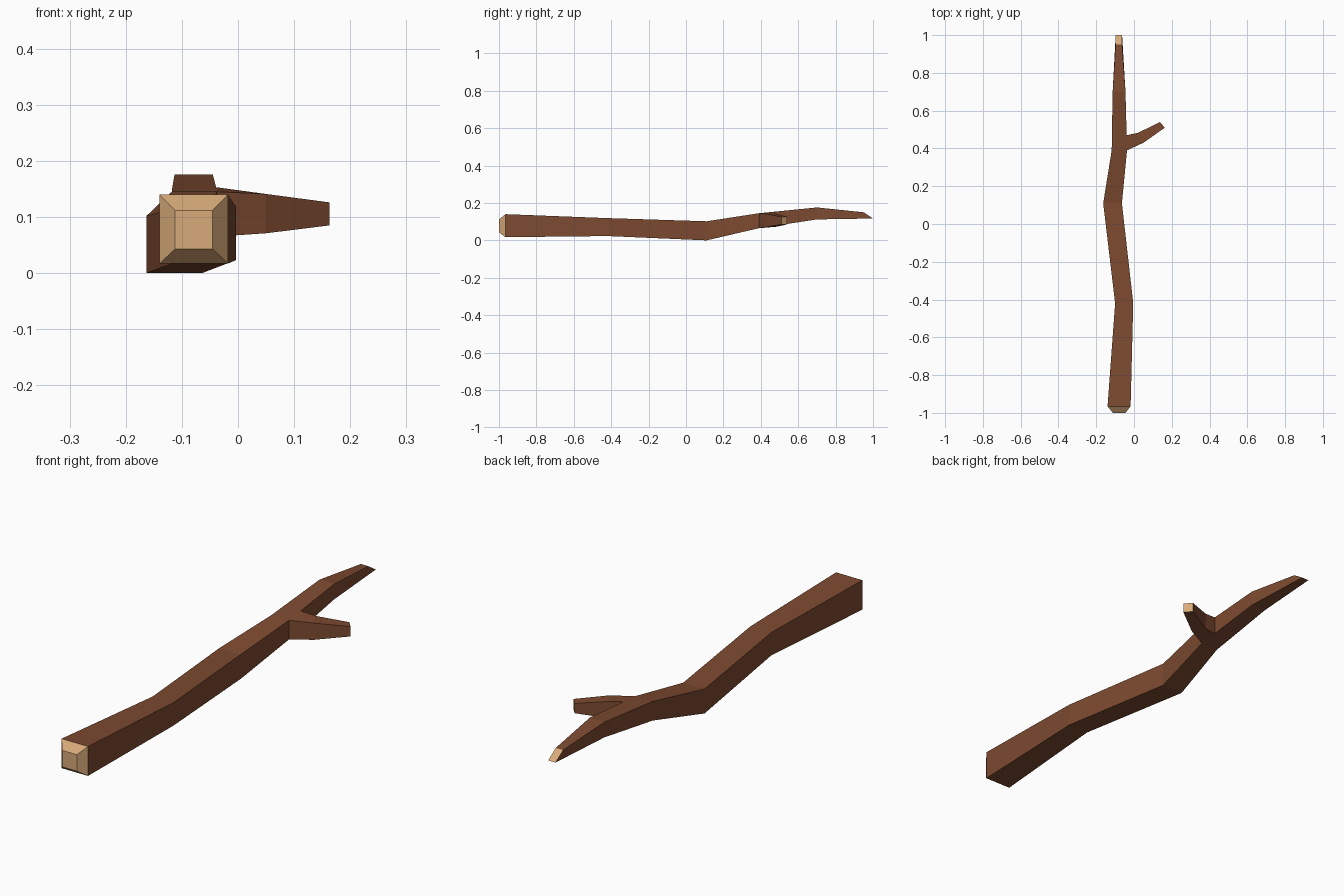
import bpy, bmesh

if "Cube" in bpy.data.objects:
    bpy.data.objects.remove(bpy.data.objects["Cube"])

def material(name, rgb):
    m = bpy.data.materials.new(name)
    m.diffuse_color = (*rgb, 1)
    m.use_nodes = True
    m.node_tree.nodes["Principled BSDF"].inputs["Base Color"].default_value = m.diffuse_color
    return m

bark = material("brown bark", (0.205, 0.069, 0.030))
wood = material("pale cut wood", (0.68, 0.40, 0.19))

# Square cross-sections along the stick: y bottom, y top, x0, x1, z0, z1
sections = [
    (-1.0, -1.0, -0.112, -0.045, 0.043, 0.112),
    (-0.965, -0.965, -0.14, -0.018, 0.017, 0.14),
    (-0.42, -0.42, -0.10, -0.004, 0.023, 0.119),
    (0.11, 0.11, -0.163, -0.064, 0.0, 0.102),
    (0.39, 0.39, -0.118, -0.037, 0.065, 0.145),
    (0.47, 0.47, -0.117, -0.039, 0.077, 0.153),
    (0.70, 0.70, -0.113, -0.045, 0.112, 0.176),
    (1.0, 0.95, -0.097, -0.063, 0.117, 0.15),
]

# Side twig sections: near (x, y), far (x, y), near z0, z1, far z0, z1
twig = [
    ((0.05, 0.43), (0.022, 0.483), 0.071, 0.141, 0.073, 0.143),
    ((0.163, 0.51), (0.137, 0.54), 0.085, 0.126, 0.085, 0.126),
]

bm = bmesh.new()

def bridge(a, b, mat=0, skip=None):
    for i in range(4):
        if i != skip:
            j = (i + 1) % 4
            bm.faces.new((a[i], a[j], b[j], b[i])).material_index = mat

# Trunk: corners run bottom-left, bottom-right, top-right, top-left
rings = [[bm.verts.new(p) for p in ((x0, yb, z0), (x1, yb, z0), (x1, yt, z1), (x0, yt, z1))]
         for yb, yt, x0, x1, z0, z1 in sections]
for k in range(len(rings) - 1):
    # pale chamfer at the butt; right side left open where the twig grows
    bridge(rings[k], rings[k + 1], 1 if k == 0 else 0, 1 if k == 4 else None)
bm.faces.new(rings[0][::-1]).material_index = 1
bm.faces.new(rings[-1]).material_index = 1

# Twig grows out of the open trunk side
prev = [rings[4][1], rings[5][1], rings[5][2], rings[4][2]]
for n, f, nz0, nz1, fz0, fz1 in twig:
    ring = [bm.verts.new(p) for p in ((*n, nz0), (*f, fz0), (*f, fz1), (*n, nz1))]
    bridge(prev, ring)
    prev = ring
bm.faces.new(prev).material_index = 1

bmesh.ops.recalc_face_normals(bm, faces=bm.faces[:])
me = bpy.data.meshes.new("stick")
bm.to_mesh(me)
bm.free()
me.materials.append(bark)
me.materials.append(wood)
bpy.context.collection.objects.link(bpy.data.objects.new("stick", me))
